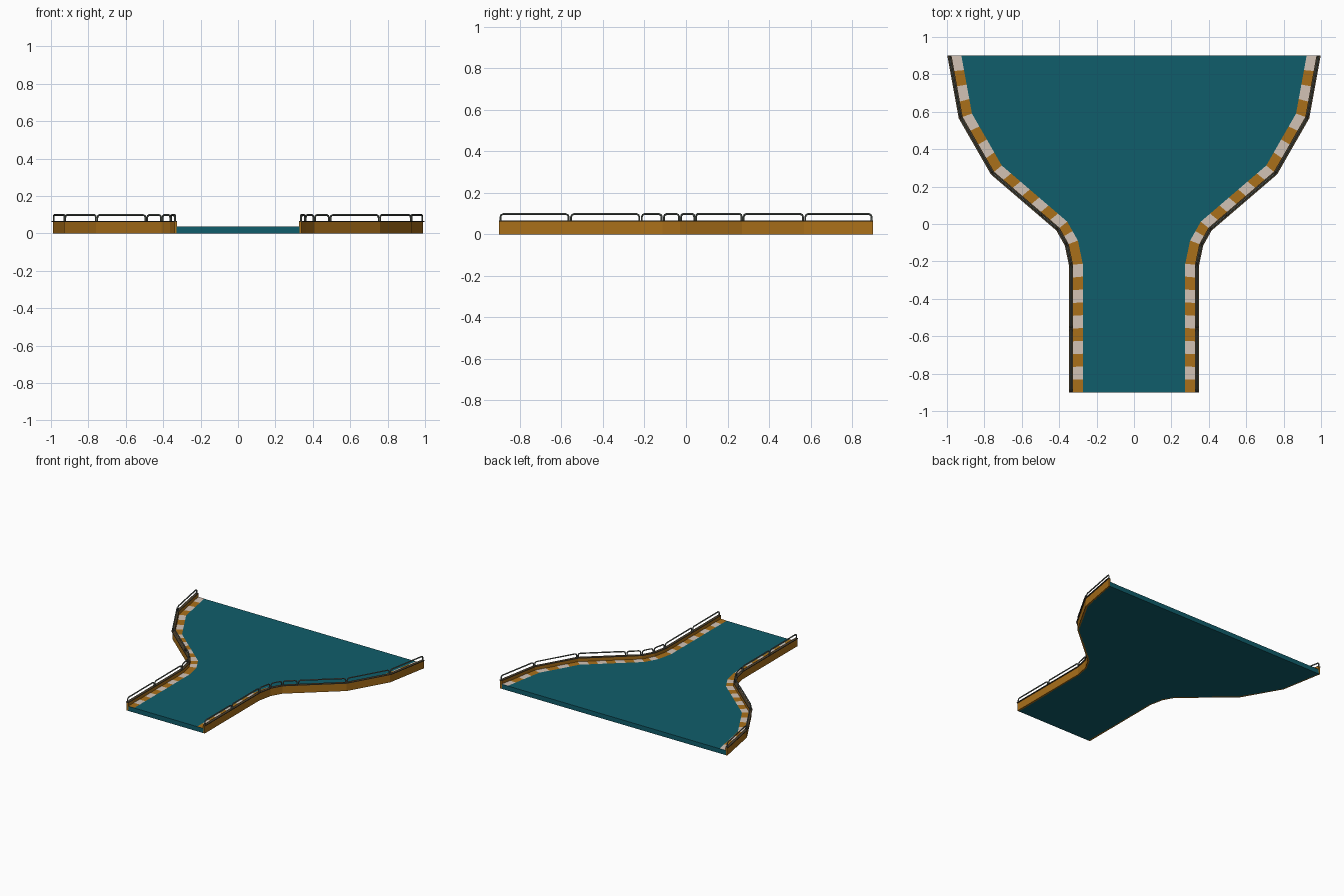
import bpy, bmesh
from mathutils import Vector

if "Cube" in bpy.data.objects:
    bpy.data.objects.remove(bpy.data.objects["Cube"])

# Outer edge of the right-hand barrier, front to back
PATH = [Vector(p) for p in [(0.348, -0.9), (0.348, -0.22), (0.37, -0.115), (0.415, -0.035),
                            (0.765, 0.265), (0.937, 0.565), (0.998, 0.9)]]


def material(name, rgb):
    m = bpy.data.materials.new(name)
    m.diffuse_color = (*rgb, 1)
    m.use_nodes = True
    m.node_tree.nodes["Principled BSDF"].inputs["Base Color"].default_value = m.diffuse_color
    return m


TEAL = material("teal", (0.005, 0.11, 0.145))
ORANGE = material("orange", (0.40, 0.16, 0.01))
BEIGE = material("beige", (0.65, 0.54, 0.46))
DARK = material("dark_trim", (0.07, 0.05, 0.025))
METAL = material("rail_metal", (0.13, 0.15, 0.13))


def offset(d):
    """Path moved inward by d with mitred corners and ends cut square to y."""
    normals = []
    for a, b in zip(PATH, PATH[1:]):
        t = (b - a).normalized()
        normals.append(Vector((-t.y, t.x)))
    out = []
    for i, p in enumerate(PATH):
        if i in (0, len(PATH) - 1):
            n = normals[min(i, len(normals) - 1)]
            out.append(p + Vector((d / n.x, 0)))
        else:
            n0, n1 = normals[i - 1], normals[i]
            out.append(p + (n0 + n1) * (d / (1 + n0.dot(n1))))
    return out


def finish(bm, name, mats, mirror=True):
    bmesh.ops.recalc_face_normals(bm, faces=bm.faces)
    me = bpy.data.meshes.new(name)
    bm.to_mesh(me)
    bm.free()
    for m in mats:
        me.materials.append(m)
    ob = bpy.data.objects.new(name, me)
    bpy.context.collection.objects.link(ob)
    if mirror:
        ob.modifiers.new("mirror", 'MIRROR').use_mirror_merge = False
    return ob


def strip(name, left, right, z0, z1, mat, mirror=True):
    """Solid box section running between two matching plan lines."""
    bm = bmesh.new()
    rings = [[bm.verts.new((p.x, p.y, z)) for p, z in ((a, z0), (b, z0), (b, z1), (a, z1))]
             for a, b in zip(left, right)]
    for r, s in zip(rings, rings[1:]):
        for k in range(4):
            bm.faces.new((r[k], r[(k + 1) % 4], s[(k + 1) % 4], s[k]))
    bm.faces.new(rings[0])
    bm.faces.new(rings[-1])
    return finish(bm, name, [mat], mirror)


# Road deck
edge = offset(0.018)
strip("deck", [Vector((-p.x, p.y)) for p in edge], edge, 0, 0.0365, TEAL, mirror=False)

# Barrier walls and overhanging caps
strip("barrier_wall", offset(0.022), offset(0.008), 0, 0.061, ORANGE)
strip("barrier_cap", offset(0.022), offset(0.0), 0.061, 0.066, DARK)

# Kerb stripes, alternating along each stretch
bm = bmesh.new()
inner, outer = offset(0.074), offset(0.021)
colour = 0
for i, count in enumerate([10, 1, 2, 7, 4, 4]):
    for k in range(count):
        f0, f1 = k / count, (k + 1) / count
        quad = [inner[i].lerp(inner[i + 1], f0), outer[i].lerp(outer[i + 1], f0),
                outer[i].lerp(outer[i + 1], f1), inner[i].lerp(inner[i + 1], f1)]
        f = bm.faces.new([bm.verts.new((p.x, p.y, 0.038)) for p in quad])
        f.material_index = colour
        colour = 1 - colour
finish(bm, "kerb_stripes", [ORANGE, BEIGE])

# Guard rails: one rounded hoop per stretch
mid = offset(0.011)
nodes = [mid[0], mid[0].lerp(mid[1], 0.5), mid[1], mid[2], mid[3],
         mid[3].lerp(mid[4], 0.24), mid[4], mid[5], mid[6]]
cu = bpy.data.curves.new("guard_rails", 'CURVE')
cu.dimensions = '3D'
cu.bevel_depth = 0.005
cu.bevel_resolution = 1
cu.use_fill_caps = True
TOP, R = 0.098, 0.014
corner = [(0, 0.064), (0, TOP - R), (R * 0.3, TOP - R * 0.3), (R, TOP)]
for a, b in zip(nodes, nodes[1:]):
    t = (b - a).normalized()
    a, b = a + t * 0.006, b - t * 0.006
    pts = [(*(a + t * s), z) for s, z in corner] + [(*(b - t * s), z) for s, z in reversed(corner)]
    sp = cu.splines.new('POLY')
    sp.points.add(len(pts) - 1)
    for q, p in zip(sp.points, pts):
        q.co = (*p, 1)
cu.materials.append(METAL)
rails = bpy.data.objects.new("guard_rails", cu)
bpy.context.collection.objects.link(rails)
bpy.context.view_layer.objects.active = rails
rails.select_set(True)
bpy.ops.object.convert(target='MESH')
rails = bpy.context.object
rails.modifiers.new("mirror", 'MIRROR').use_mirror_merge = False
bpy.ops.object.shade_smooth_by_angle()
